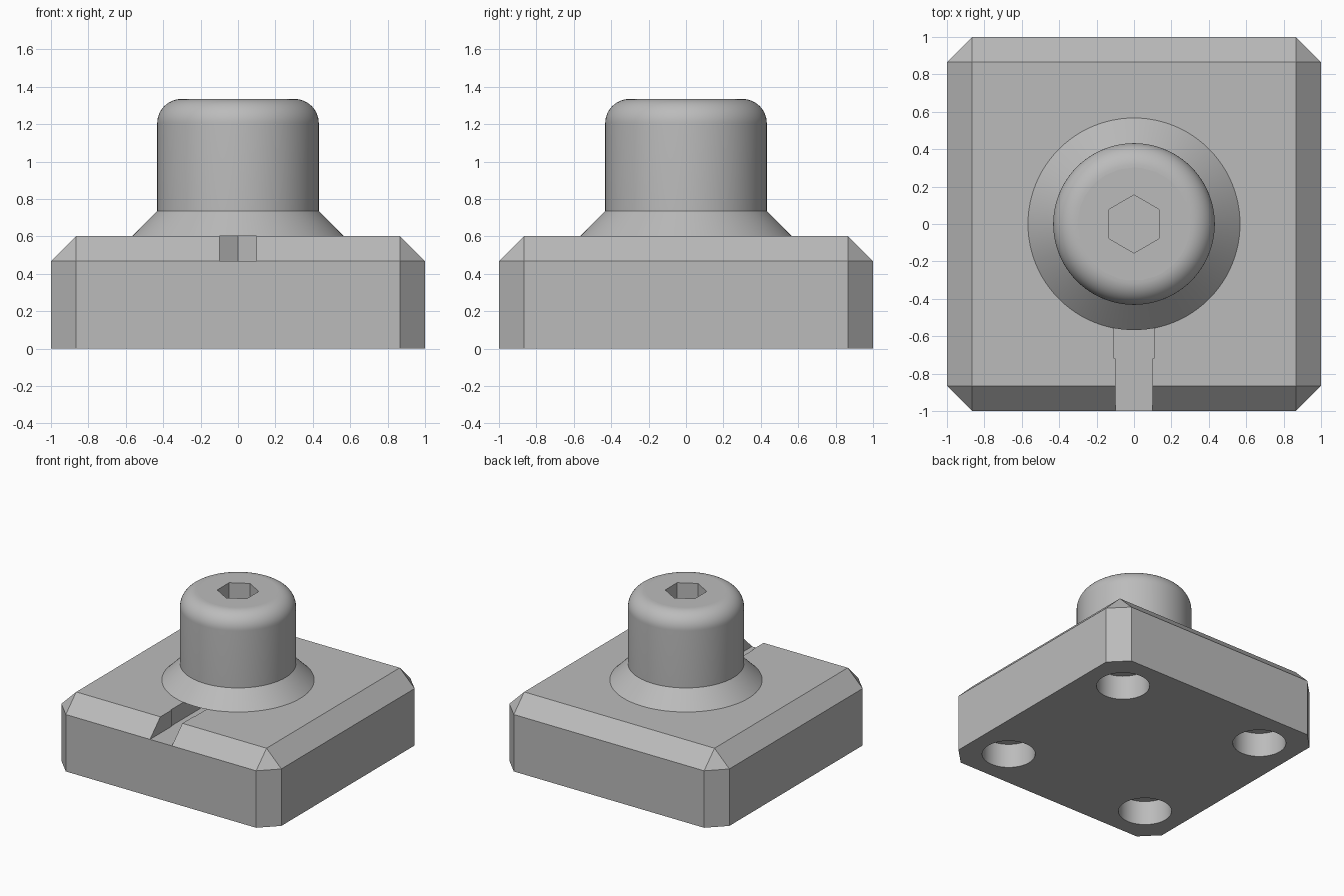
import bpy, bmesh
from math import sin, cos, pi, radians

cube = bpy.data.objects.get("Cube")
if cube:
    bpy.data.objects.remove(cube, do_unlink=True)

grey = bpy.data.materials.new("plain grey")
grey.use_nodes = True
colour = (0.5, 0.5, 0.5, 1)
grey.diffuse_color = colour
grey.node_tree.nodes["Principled BSDF"].inputs["Base Color"].default_value = colour

SHELF, TOP, CHAMFER = 0.468, 0.602, 0.135
POST_TOP, POST_R, FILLET = 1.335, 0.432, 0.13


def finish(name, bm):
    bmesh.ops.recalc_face_normals(bm, faces=bm.faces)
    mesh = bpy.data.meshes.new(name)
    bm.to_mesh(mesh)
    bm.free()
    mesh.materials.append(grey)
    obj = bpy.data.objects.new(name, mesh)
    bpy.context.collection.objects.link(obj)
    return obj


def prism(name, sides, radius, z0, z1, x=0, y=0, turn=0.0):
    bm = bmesh.new()
    ring = [bm.verts.new((x + radius * cos(turn + 2 * pi * i / sides),
                          y + radius * sin(turn + 2 * pi * i / sides), z0))
            for i in range(sides)]
    face = bm.faces.new(ring)
    up = bmesh.ops.extrude_face_region(bm, geom=[face])["geom"]
    bmesh.ops.translate(bm, vec=(0, 0, z1 - z0),
                        verts=[v for v in up if isinstance(v, bmesh.types.BMVert)])
    return finish(name, bm)


def box(name, x, y0, y1, z0, z1):
    bm = bmesh.new()
    for sx in (-x, x):
        for y in (y0, y1):
            for z in (z0, z1):
                bm.verts.new((sx, y, z))
    bmesh.ops.convex_hull(bm, input=bm.verts)
    return finish(name, bm)


def activate(obj):
    bpy.ops.object.select_all(action="DESELECT")
    obj.select_set(True)
    bpy.context.view_layer.objects.active = obj


def cut(obj, cutter):
    mod = obj.modifiers.new("cut", "BOOLEAN")
    mod.operation, mod.solver, mod.object = "DIFFERENCE", "EXACT", cutter
    activate(obj)
    bpy.ops.object.modifier_apply(modifier=mod.name)
    bpy.data.objects.remove(cutter, do_unlink=True)


def smooth(obj):
    activate(obj)
    bpy.ops.object.shade_smooth_by_angle(angle=radians(30))
    for p in obj.data.polygons:
        if abs(p.normal.z) > 0.999:
            p.use_smooth = False


# Base block: chamfered corners and chamfered top rim
bm = bmesh.new()
inner = 1 - CHAMFER
for sx in (-1, 1):
    for sy in (-1, 1):
        for z in (0, SHELF):
            bm.verts.new((sx, sy * inner, z))
            bm.verts.new((sx * inner, sy, z))
        bm.verts.new((sx * inner, sy * inner, TOP))
bmesh.ops.convex_hull(bm, input=bm.verts)
bmesh.ops.dissolve_limit(bm, angle_limit=radians(1), verts=bm.verts, edges=bm.edges)
base = finish("base_block", bm)

# Round pockets in the underside
for sx in (-1, 1):
    for sy in (-1, 1):
        cut(base, prism("pocket_cutter", 64, 0.2, -0.1, 0.2, sx * 0.67, sy * 0.67))

# Front channel, slightly wider near the post, leading to the hexagonal well
cut(base, box("channel_cutter", 0.1, -1.1, 0, SHELF, 0.8))
cut(base, box("wide_channel_cutter", 0.106, -0.72, -0.3, SHELF, 0.8))
cut(base, prism("well_cutter", 6, 0.155, SHELF, 0.8, turn=pi / 2))
smooth(base)

# Post: flared foot, straight wall and rounded top edge
profile = [(0, TOP), (POST_R + 0.135, TOP), (POST_R, TOP + 0.135)]
STEPS = 14
for i in range(STEPS + 1):
    a = pi / 2 * i / STEPS
    profile.append((POST_R - FILLET + FILLET * cos(a), POST_TOP - FILLET + FILLET * sin(a)))
profile.append((0, POST_TOP))
bm = bmesh.new()
points = [bm.verts.new((r, 0, z)) for r, z in profile]
edges = [bm.edges.new(pair) for pair in zip(points, points[1:])]
bmesh.ops.spin(bm, geom=points + edges, cent=(0, 0, 0), axis=(0, 0, 1),
               angle=2 * pi, steps=96, use_duplicate=False)
bmesh.ops.remove_doubles(bm, verts=bm.verts, dist=0.0001)
bmesh.ops.dissolve_limit(bm, angle_limit=radians(0.5), verts=bm.verts, edges=bm.edges)
post = finish("post", bm)
cut(post, prism("socket_cutter", 6, 0.155, 0.5, 1.5, turn=pi / 2))
smooth(post)
